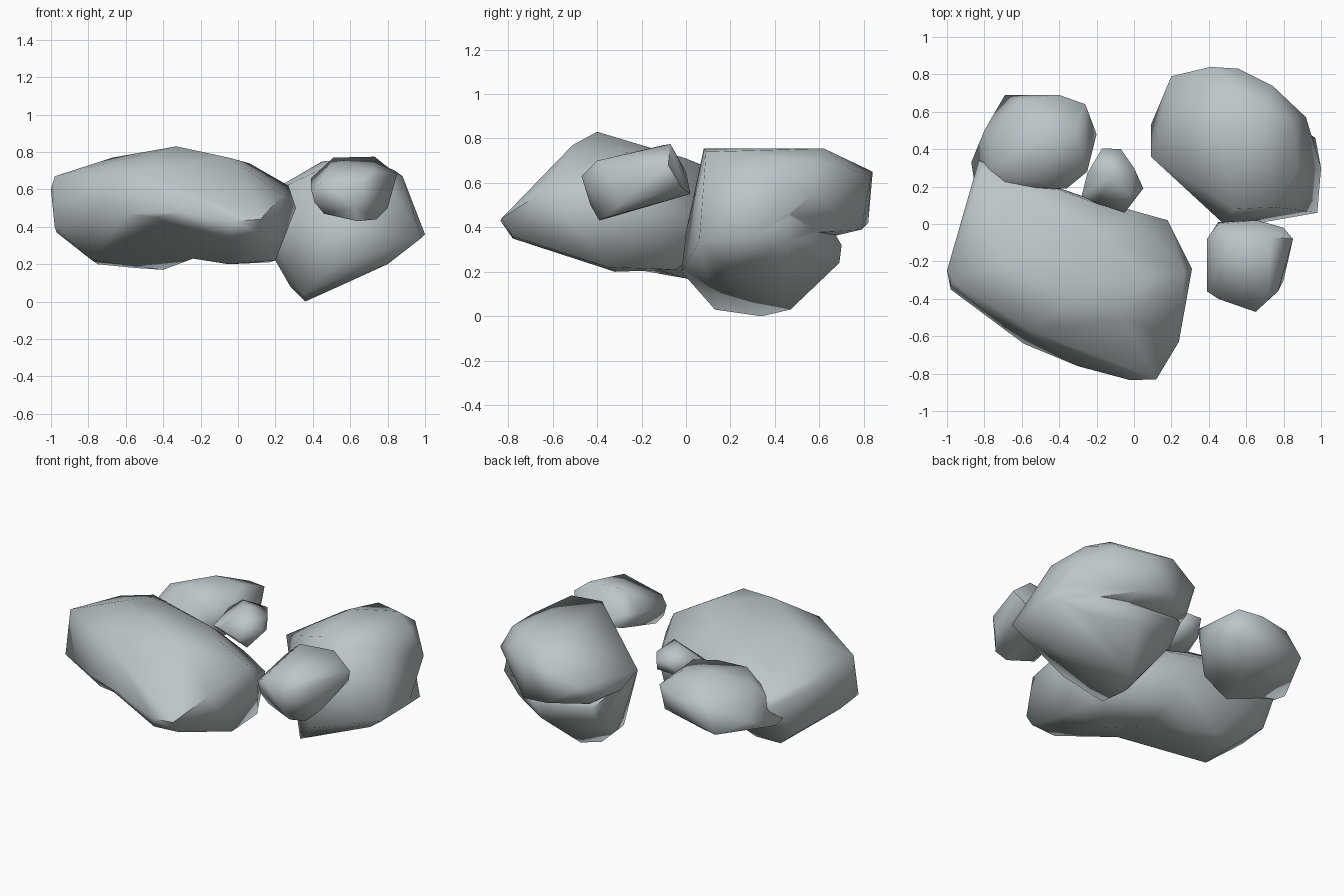
import bpy, bmesh, math

stone = bpy.data.materials.new("grey_stone")
stone.diffuse_color = (0.50, 0.56, 0.58, 1)


def hull(name, pts):
    """Faceted boulder: convex hull around a few corner points."""
    bm = bmesh.new()
    for p in pts:
        bm.verts.new(p)
    res = bmesh.ops.convex_hull(bm, input=bm.verts[:])
    loose = [g for g in res["geom_interior"] if isinstance(g, bmesh.types.BMVert)]
    bmesh.ops.delete(bm, geom=loose, context='VERTS')
    bmesh.ops.recalc_face_normals(bm, faces=bm.faces[:])
    me = bpy.data.meshes.new(name)
    bm.to_mesh(me)
    bm.free()
    ob = bpy.data.objects.new(name, me)
    bpy.context.collection.objects.link(ob)
    me.materials.append(stone)
    return ob


def rock(name, *lobes):
    """One boulder from one or more merged lobes, softly shaded."""
    ob = hull(name, lobes[0])
    bpy.ops.object.select_all(action='DESELECT')
    bpy.context.view_layer.objects.active = ob
    ob.select_set(True)
    for pts in lobes[1:]:
        lobe = hull("lobe", pts)
        m = ob.modifiers.new("merge", 'BOOLEAN')
        m.operation, m.solver, m.object = 'UNION', 'EXACT', lobe
        bpy.ops.object.modifier_apply(modifier=m.name)
        bpy.data.objects.remove(lobe)
    bpy.ops.object.shade_smooth_by_angle(angle=math.radians(70))


# large front slab: shared crown with two bellies
crown = [(-.33, -.40, .83), (-.67, -.20, .77), (-.55, -.57, .70), (-.05, -.51, .77),
         (.06, -.28, .74), (-.20, .11, .57), (-.45, .0, .71), (-.15, -.06, .69),
         (-.22, .13, .42), (-.30, -.76, .48), (-.43, -.68, .45), (-.30, -.50, .31),
         (-.24, -.20, .23), (-.24, .05, .27)]
left_belly = [(-.98, -.30, .67), (-1, -.25, .60), (-.98, -.35, .40), (-.97, -.18, .37),
              (-.59, -.64, .47), (-.78, -.28, .22), (-.75, .11, .20), (-.55, .08, .18),
              (-.40, .0, .17), (-.88, .12, .31), (-.83, .34, .53), (-.81, .30, .58),
              (-.85, .02, .67), (-.70, .12, .66)]
right_belly = [(.18, .02, .46), (.27, -.26, .62), (.31, -.24, .50), (.24, -.63, .57),
               (.12, -.83, .44), (-.02, -.835, .43), (.12, -.78, .36), (-.05, -.78, .35),
               (.20, -.35, .22), (-.05, -.32, .20), (.17, -.05, .21), (.0, .07, .52)]
rock("front_slab", crown + left_belly, crown + right_belly)

# tall back boulder: tapering base under a cap that overhangs at the back
flank = [(.52, -.02, .20), (.48, 0, .38), (.98, .06, .34), (1, .30, .36),
         (.54, .08, .755), (.75, .09, .74), (.88, .30, .67), (.09, .36, .54),
         (.28, .25, .63), (.60, .45, .75)]
base = [(.36, .34, 0), (.35, .13, .03), (.42, .47, .03), (.28, .30, .08),
        (.97, .46, .34), (.80, .20, .20), (.80, .55, .26), (.20, .35, .22),
        (.22, .58, .24), (.55, .69, .24), (.60, .70, .32), (.20, .66, .38),
        (.94, .47, .45)]
cap = [(.70, .62, .755), (.45, .50, .75), (.09, .53, .48), (.14, .64, .46),
       (.20, .69, .42), (.20, .79, .56), (.41, .84, .65), (.56, .83, .63),
       (.74, .74, .66), (.84, .56, .70), (.92, .57, .55), (.92, .48, .46),
       (.41, .82, .42), (.60, .79, .39)]
rock("back_boulder", flank + base, flank + cap)

# flat stone leaning at the back left
rock("rear_stone", [(-.69, .69, .46), (-.60, .66, .62), (-.40, .69, .63), (-.26, .64, .65),
                    (-.20, .48, .54), (-.27, .60, .48), (-.25, .28, .67), (-.36, .19, .66),
                    (-.60, .24, .70), (-.48, .46, .73), (-.80, .50, .50), (-.87, .33, .43),
                    (-.85, .20, .44), (-.55, .18, .36), (-.35, .22, .42), (-.45, .50, .37),
                    (-.72, .34, .66), (-.32, .50, .70)])

# small pebble in the gap
rock("pebble", [(-.17, .405, .66), (-.07, .40, .66), (.0, .30, .66), (.05, .19, .61),
                (-.05, .06, .59), (-.20, .11, .60), (-.28, .15, .58), (-.25, .27, .66),
                (-.12, .25, .73), (-.02, .15, .69), (-.12, .22, .50), (-.02, .12, .52),
                (-.02, .32, .56), (-.20, .34, .57), (-.20, .33, .70)])

# tilted blocky stone at the front right
rock("right_stone", [(.39, -.36, .60), (.45, -.40, .64), (.65, -.47, .63), (.77, -.36, .66),
                     (.62, -.43, .50), (.74, -.37, .44), (.64, -.39, .43), (.46, -.35, .47),
                     (.80, -.30, .50), (.41, -.36, .53), (.39, -.08, .66), (.51, -.10, .77),
                     (.73, -.07, .775), (.85, -.08, .68), (.45, .01, .58), (.66, .02, .55),
                     (.80, -.02, .58), (.72, -.40, .70), (.46, .0, .65)])
